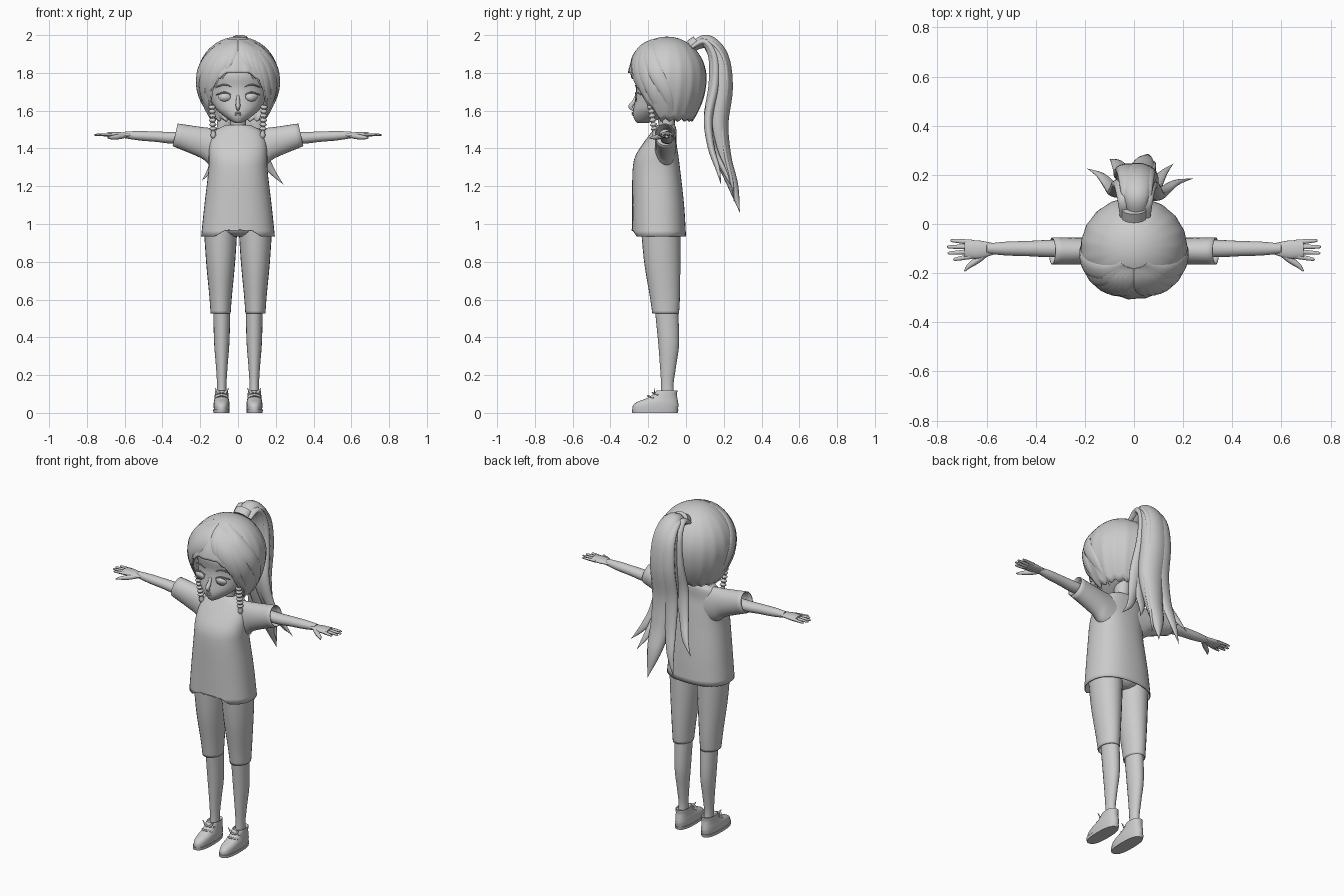
import bpy, bmesh, math
from mathutils import Vector

cube = bpy.data.objects.get("Cube")
if cube:
    bpy.data.objects.remove(cube, do_unlink=True)

color = (*[0.6] * 3, 1)
grey = bpy.data.materials.new("plain_grey")
grey.use_nodes = True
grey.diffuse_color = color
grey.node_tree.nodes["Principled BSDF"].inputs["Base Color"].default_value = color
UP, BACK = Vector((0, 0, 1)), Vector((0, 1, 0))
SIDES = ((1, "left"), (-1, "right"))
TURN = 2 * math.pi


def finish(name, bm, thick=0):
    """Turn a bmesh into a smooth shaded object."""
    bmesh.ops.recalc_face_normals(bm, faces=bm.faces)
    mesh = bpy.data.meshes.new(name)
    bm.to_mesh(mesh)
    bm.free()
    mesh.materials.append(grey)
    ob = bpy.data.objects.new(name, mesh)
    bpy.context.collection.objects.link(ob)
    bpy.ops.object.select_all(action='DESELECT')
    ob.select_set(True)
    bpy.context.view_layer.objects.active = ob
    bpy.ops.object.shade_smooth_by_angle(angle=math.radians(50))
    if thick:
        mod = ob.modifiers.new("thickness", 'SOLIDIFY')
        mod.thickness, mod.offset = thick, -1


def smooth(rows, sub):
    """Catmull-Rom interpolation of rows of numbers."""
    out = []
    last = len(rows) - 1
    for i in range(last):
        near = (rows[max(i - 1, 0)], rows[i], rows[i + 1], rows[min(i + 2, last)])
        for k in range(sub):
            t = k / sub
            out.append([q + t / 2 * (r - p + t * (2*p - 5*q + 4*r - s + t * (3*(q - r) + s - p)))
                        for p, q, r, s in zip(*near)])
    return out + [list(rows[-1])]


def skin(name, rings, n=20, caps=True, power=1, thick=0, edit=None):
    """Skin rings, each given as centre and two half axes."""
    bm = bmesh.new()
    rows = []
    for centre, u, v in rings:
        row = []
        for k in range(n):
            a = TURN * k / n
            c, s = [math.copysign(abs(w) ** power, w) for w in (math.cos(a), math.sin(a))]
            p = centre + u * c + v * s
            row.append(bm.verts.new(edit(p) if edit else p))
        rows.append(row)
    for r, q in zip(rows, rows[1:]):
        for k in range(n):
            bm.faces.new((r[k], r[k - 1], q[k - 1], q[k]))
    if caps:
        bm.faces.new(rows[0])
        bm.faces.new(rows[-1])
    finish(name, bm, thick)


def stack(name, rows, x=0, **options):
    """Upright body: rows of height, front, back, half width."""
    rings = [(Vector((x, (front + back) / 2, z)), Vector((w, 0, 0)), BACK * (back - front) / 2)
             for z, front, back, w in smooth(rows, 4)]
    skin(name, rings, **options)


def tube(name, rows, out=UP, flat=1, mirror=1, n=12):
    """Sweep rows of x, y, z, half width; thickness follows the out direction."""
    rows = smooth(rows, 5)
    pts = [Vector((mirror * x, y, z)) for x, y, z, w in rows]
    rings = []
    for i, p in enumerate(pts):
        t = (pts[min(i + 1, len(pts) - 1)] - pts[max(i - 1, 0)]).normalized()
        side = t.cross(out(p) if callable(out) else out).normalized()
        w = max(rows[i][3], .001)
        rings.append((p, side * w, side.cross(t) * w * flat))
    skin(name, rings, n=n)


def notch(p):
    """Raise the middle of the front hem."""
    if p.z < .96 and p.y < -.2:
        p.z += .035 * min(1, max(0, (.12 - abs(p.x)) * 20))
    return p


# Shirt body, neck and hips
stack("shirt", [(.935, -.285, 0, .195), (1.1, -.285, -.01, .178), (1.28, -.283, -.03, .157),
                (1.36, -.268, -.04, .155), (1.43, -.225, -.05, .15), (1.49, -.18, -.05, .125),
                (1.515, -.16, -.055, .085), (1.525, -.15, -.065, .06)],
      n=40, caps=False, power=.85, thick=.006, edit=notch)
stack("neck", [(1.46, -.15, -.06, .05), (1.52, -.145, -.06, .042), (1.6, -.16, -.05, .045)])
stack("hips", [(.935, -.2, -.06, .05), (.97, -.245, -.025, .13), (1.08, -.25, -.03, .15)], n=28)

for s, side in SIDES:
    # Sleeve: rows of distance, underside and top
    sleeve = smooth([(.06, 1.27, 1.5), (.14, 1.31, 1.508), (.19, 1.35, 1.512), (.333, 1.412, 1.532)], 4)
    skin(side + "_sleeve", [(Vector((s * x, -.11, (low + top) / 2)), BACK * .055,
                             Vector((-s * x * .04, 0, (top - low) / 2))) for x, low, top in sleeve],
         n=24, caps=False, thick=.005)

    # Arm, hand and fingers
    tube(side + "_arm", [(.15, -.1, 1.455, .036), (.34, -.1, 1.456, .035), (.43, -.1, 1.462, .031),
                         (.52, -.1, 1.467, .028), (.6, -.1, 1.472, .02)], flat=.9, mirror=s, n=18)
    tube(side + "_palm", [(.56, -.1, 1.471, .02), (.63, -.104, 1.472, .037), (.69, -.102, 1.473, .035)],
         flat=.4, mirror=s, n=18)
    for k, length in enumerate((.745, .758, .755, .735)):
        y = -.074 - .019 * k
        tip = y + .006 * (1 - k)
        tube(f"{side}_finger_{k + 1}", [(.66, y, 1.472, .011), (length - .01, tip, 1.472, .007),
                                        (length, tip, 1.47, .002)], flat=.85, mirror=s, n=8)
    tube(side + "_thumb", [(.595, -.115, 1.468, .012), (.635, -.145, 1.462, .014),
                           (.67, -.17, 1.458, .01), (.69, -.192, 1.456, .003)], mirror=s, n=8)

    # Trouser leg, lower leg and shoe
    stack(side + "_trouser_leg", [(.525, -.178, -.037, .053), (.62, -.192, -.032, .06),
                                  (.8, -.222, -.03, .077), (1, -.24, -.03, .09)],
          x=s * .092, n=24, caps=False, thick=.005)
    stack(side + "_lower_leg", [(.08, -.135, -.06, .026), (.15, -.132, -.066, .025), (.25, -.138, -.052, .031),
                                (.38, -.148, -.036, .041), (.6, -.17, -.045, .046)], x=s * .086)
    stack(side + "_sole", [(0, -.284, -.044, .042), (.018, -.287, -.04, .044)], x=s * .088, n=28, power=.8)
    stack(side + "_shoe", [(.018, -.284, -.043, .041), (.04, -.28, -.04, .042), (.058, -.258, -.042, .041),
                           (.075, -.215, -.045, .038), (.095, -.178, -.048, .036), (.118, -.155, -.046, .034),
                           (.112, -.145, -.055, .028)], x=s * .087, n=28, power=.85)
    for k in range(2):
        y, z = -.2 + .025 * k, .09 + .016 * k
        lace = [(.087 + .031 * d, y + .03 * abs(d), z - .012 * abs(d), .007) for d in (-1, 0, 1)]
        tube(f"{side}_lace_{k + 1}", lace, flat=.6, mirror=s, n=8)
    for k in (-1, 1):
        flap = [(.086 + .012 * k * (1 + t), -.166, .1 + .015 * t, .01 - .004 * t) for t in range(3)]
        tube(f"{side}_shoe_flap_{k + 2}", flap, BACK, flat=.4, mirror=s, n=8)

# Head with nose and lips
stack("head", [(1.535, -.258, -.2, .016), (1.548, -.27, -.16, .042), (1.575, -.28, -.1, .08),
               (1.61, -.279, -.04, .118), (1.66, -.27, .03, .147), (1.72, -.264, .06, .163),
               (1.8, -.272, .07, .17), (1.9, -.22, .03, .12)], n=32)
tube("nose", [(0, -.262, 1.68, .007), (0, -.277, 1.645, .011), (0, -.294, 1.622, .012),
              (0, -.28, 1.604, .007)], BACK, n=10)
for name, z in (("upper_lip", 1.588), ("lower_lip", 1.578)):
    tube(name, [(.024 * d, -.283 + .011 * abs(d), z, .005 * (1 - abs(d))) for d in (-1, 0, 1)], BACK, n=8)


def hair_point(a, z, scale=1):
    """Point on the rounded hair surface at an angle from the front."""
    k = (z - 1.77) / .222
    r = scale * (math.sqrt(max(0, 1 - k * k)) if k > 0 else 1 - .34 * k * k)
    return Vector((.216 * r * math.sin(a), -.1 - .208 * r * math.cos(a), z))


def rim(a):
    """Ragged lower edge that rises over the face."""
    d = abs(math.remainder(a, TURN))
    base = 1.8 - .26 * min(1, max(0, d - .3)) ** 1.2
    return base + .035 * abs(math.remainder(d * 3, 1)) * (d > .5)


# Hair cap with shallow grooves between the strands
bm = bmesh.new()
angles = [TURN * i / 120 for i in range(120)]
crown = bm.verts.new((0, -.1, 1.992))
above = None
for j in range(1, 21):
    t = j / 20
    fall = (1 - math.cos(t * TURN / 4)) ** .85
    row = [bm.verts.new(hair_point(a, 1.992 - (1.992 - rim(a)) * fall,
                                   1.012 - .025 * t * abs(math.sin(a * 9.5 + t)))) for a in angles]
    for i in range(len(row)):
        if above:
            bm.faces.new((above[i - 1], row[i - 1], row[i], above[i]))
        else:
            bm.faces.new((crown, row[i - 1], row[i]))
    above = row
finish("hair_cap", bm, .012)


def from_head(p):
    return (p - Vector((0, -.1, 1.75))).normalized()


fringe = ((.42, 1.765, .93), (.66, 1.715, .94), (.86, 1.65, .95), (1.06, 1.575, .95), (1.4, 1.53, .98), (1.9, 1.53, 1))
for s, side in SIDES:
    # Fringe locks sweep from the parting to the temples
    for k, (end, low, shrink) in enumerate(fringe):
        start = .12 + .1 * k
        rows = []
        for i in range(5):
            t = i / 4
            p = hair_point(start + (end - start) * t, 1.975 - (1.975 - low) * t ** 1.4, 1 + (shrink - 1) * t ** 3)
            rows.append((*p, .04 * math.sin(math.pi * (.1 + .9 * t))))
        tube(f"{side}_fringe_{k + 1}", rows, from_head, flat=.28, mirror=s, n=10)

    # Braid of alternating bulges with a pointed tuft
    braid = [(.138 - .0005 * i, -.19 + .002 * i, 1.63 - .0115 * i, .019 if i % 2 else .011) for i in range(13)]
    tube(side + "_braid", braid + [(.13, -.163, 1.465, .014), (.128, -.162, 1.445, 0)], BACK, mirror=s, n=10)

    # Eye plate, lashes and brow lie on the face
    bm = bmesh.new()
    ring = []
    for k in range(20):
        a = TURN * k / 20
        x = .072 + .033 * math.cos(a)
        z = 1.675 + (.017 if k < 10 else .026) * math.sin(a)
        ring.append(bm.verts.new((s * x, -.271 + 6 * x ** 2.9, z)))
    bm.faces.new(ring)
    finish(side + "_eye", bm, .004)
    for part, z in (("lashes", 1.684), ("brow", 1.725)):
        tube(f"{side}_{part}", [(.035, -.266, z, .002), (.072, -.263, z + .013, .004), (.115, -.238, z, .003)],
             BACK, mirror=s, n=8)

# Ponytail: every lock follows one trunk, then spreads, lifts and shifts towards its tip
tube("hair_tie", [(0, .025, 1.94, .05), (0, .06, 1.965, .05)], flat=.7, n=16)
trunk = [(.03, 1.935, .035), (.11, 1.965, .055), (.175, 1.88, .075), (.19, 1.72, .085),
         (.17, 1.53, .08), (.2, 1.35, .06), (.25, 1.2, .04), (.285, 1.06, 0)]
locks = {  # start x, start y, sideways spread, tip shift, tip lift, width, flatness
    "body": (.01, 0, .05, 0, 0, 1, .7),
    "left_curl": (.05, -.02, .19, -.1, .15, .5, .6),
    "right_curl": (-.04, -.02, -.15, -.06, .17, .5, .6),
    "centre": (-.02, .035, -.08, -.02, .04, .6, .5),
    "inner": (.04, -.04, .12, -.04, .13, .5, .6),
    "outer": (.045, .03, .04, -.03, .05, .5, .5),
}


def from_tail(p):
    return Vector((0, .5, max(0, p.z - 1.85) * 4))


for name, (x, y, spread, shift, lift, width, flat) in locks.items():
    rows = []
    for i, (back, z, w) in enumerate(trunk):
        t = i / (len(trunk) - 1)
        rows.append((x + spread * t ** 3, back + y * math.sin(math.pi * t) + shift * t * t,
                     z + lift * t ** 3, w * width))
    tube("ponytail_" + name, rows, from_tail, flat=flat, n=14)
